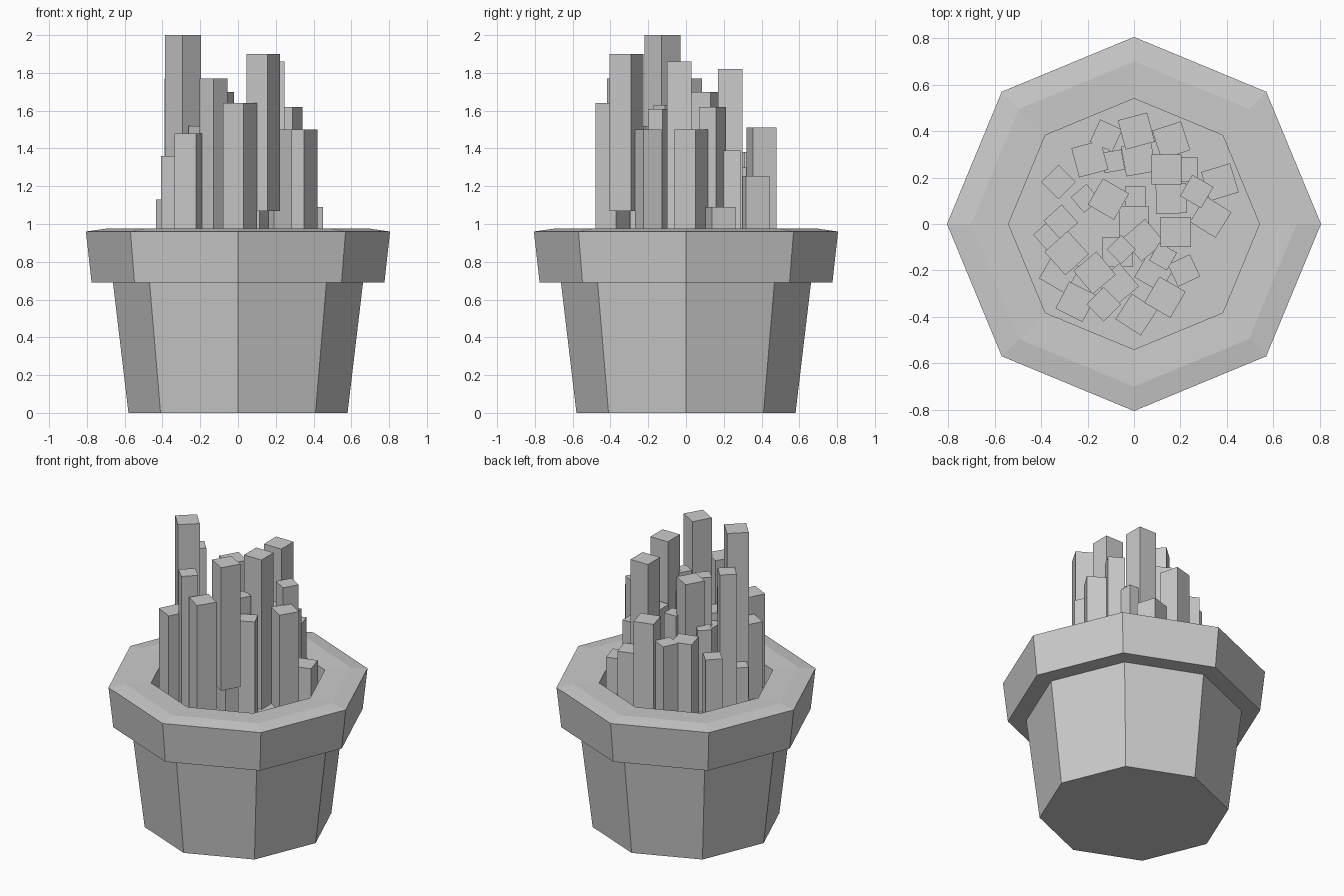
import bpy, bmesh
from math import cos, sin, pi, radians

if "Cube" in bpy.data.objects:
    bpy.data.objects.remove(bpy.data.objects["Cube"])

SIDES = 8
FLOOR = 0.85


def make_object(name, bm):
    bmesh.ops.recalc_face_normals(bm, faces=bm.faces)
    mesh = bpy.data.meshes.new(name)
    bm.to_mesh(mesh)
    bm.free()
    obj = bpy.data.objects.new(name, mesh)
    bpy.context.collection.objects.link(obj)
    return obj


def lathe(name, profile):
    """Spin (radius, z) points into an octagonal solid with capped ends."""
    bm = bmesh.new()
    rings = [[bm.verts.new((r * cos(2 * pi * i / SIDES), r * sin(2 * pi * i / SIDES), z))
              for i in range(SIDES)] for r, z in profile]
    for a, b in zip(rings, rings[1:]):
        for i in range(SIDES):
            j = (i + 1) % SIDES
            bm.faces.new((a[i], a[j], b[j], b[i]))
    bm.faces.new(rings[0])
    bm.faces.new(rings[-1])
    return make_object(name, bm)


def stick(name, x, y, width, angle, top, bottom=FLOOR):
    """Square upright stick."""
    bm = bmesh.new()
    bmesh.ops.create_cube(bm, size=1)
    bmesh.ops.scale(bm, vec=(width, width, top - bottom), verts=bm.verts)
    obj = make_object(name, bm)
    obj.location = (x, y, (top + bottom) / 2)
    obj.rotation_euler.z = radians(angle)
    return obj


# Pot: tapered body, overhanging rim, recessed floor
lathe("pot", [(0.58, 0), (0.662, 0.69), (0.775, 0.69), (0.805, 0.96),
              (0.70, 0.975), (0.54, 0.97), (0.54, FLOOR)])

# Sticks by height group: (x, y, angle, top)
wide = [(0.01, 0.40, 15, 1.51), (-0.19, 0.28, 15, 1.38), (0.16, 0.36, 18, 1.255),
        (0.14, 0.235, 0, 1.82), (0.37, 0.18, 17, 1.09), (0.33, 0.03, -32, 1.50),
        (0.16, 0.11, 2, 1.45), (0.18, -0.035, 0, 1.86), (-0.11, 0.107, -30, 1.70),
        (0.0, 0.01, 0, 1.40), (0.04, -0.07, 40, 1.50), (-0.07, -0.12, 0, 1.30),
        (-0.32, -0.21, -30, 1.36), (-0.17, -0.21, 40, 1.52), (-0.25, -0.335, -27, 1.48),
        (-0.07, -0.26, 40, 1.35), (0.01, -0.39, -33, 1.64), (0.09, -0.205, -30, 1.40),
        (0.02, 0.28, 10, 1.15)]
narrow = [(-0.12, 0.38, -25, 1.38), (0.22, 0.235, 0, 1.39), (0.27, 0.14, -30, 1.62),
          (-0.325, 0.18, 45, 1.265), (-0.315, 0.01, 42, 1.77), (-0.36, -0.05, 42, 1.13),
          (-0.13, -0.345, 45, 1.77), (0.215, -0.20, 25, 1.50)]
thin = [(-0.09, 0.27, 10, 1.30), (-0.21, 0.11, 40, 1.40), (0.005, 0.12, 0, 1.45),
        (-0.055, -0.11, 45, 1.63), (0.125, -0.14, -30, 1.61)]

for label, width, group in (("wide", 0.13, wide), ("narrow", 0.105, narrow), ("thin", 0.088, thin)):
    for n, (x, y, angle, top) in enumerate(group, 1):
        stick(f"{label}_stick_{n}", x, y, width, angle, top)

# Tallest stick and the raised one at the front
stick("tallest_stick", -0.29, -0.125, 0.135, 42, 2.0, 0.88)
stick("raised_stick", 0.133, -0.315, 0.13, -30, 1.90, 1.07)
